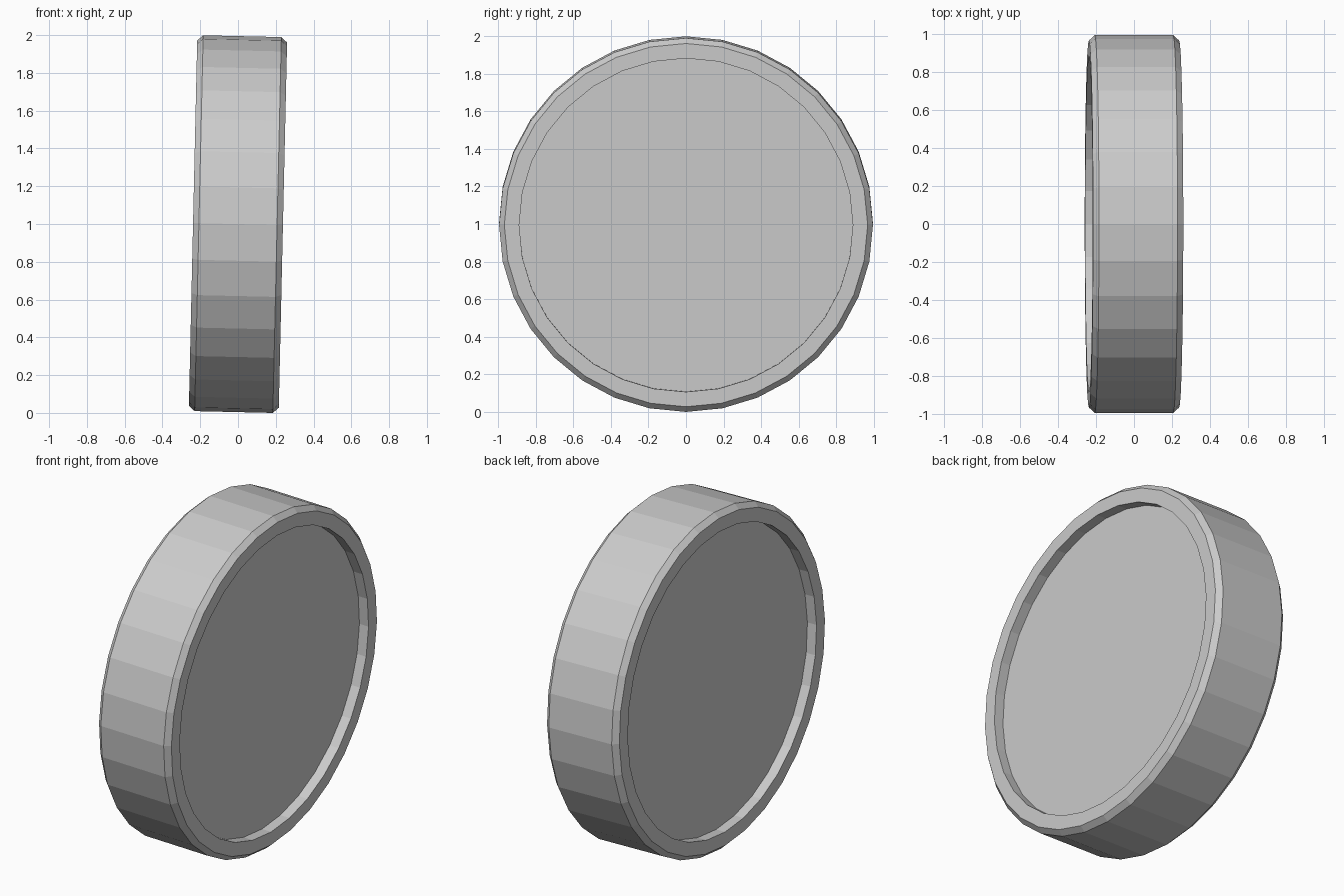
import bpy, bmesh
from math import sin, cos, pi, radians

if "Cube" in bpy.data.objects:
    bpy.data.objects.remove(bpy.data.objects["Cube"])

SIDES = 32
HALF = 0.238      # half thickness
R = 0.995         # outer radius
TILT = radians(1.3)

# Half profile (x along the axle, radius): recess, rim face, chamfer, tread
half = [(HALF - 0.06, 0.888), (HALF, 0.888), (HALF, 0.967), (HALF - 0.031, R)]
profile = half + [(-x, r) for x, r in reversed(half)]

bm = bmesh.new()
rings = [[bm.verts.new((x, r * sin(2 * pi * i / SIDES), r * cos(2 * pi * i / SIDES)))
          for i in range(SIDES)] for x, r in profile]

# Side bands between neighbouring rings
for a, b in zip(rings, rings[1:]):
    for i in range(SIDES):
        j = (i + 1) % SIDES
        bm.faces.new((a[i], a[j], b[j], b[i]))

# Flat recessed discs on both sides
bm.faces.new(rings[0])
bm.faces.new(rings[-1])
bmesh.ops.recalc_face_normals(bm, faces=bm.faces)

# Slight lean towards +x, then rest on the floor
for v in bm.verts:
    x, z = v.co.x, v.co.z
    v.co.x = x * cos(TILT) + z * sin(TILT)
    v.co.z = z * cos(TILT) - x * sin(TILT)
low = min(v.co.z for v in bm.verts)
bmesh.ops.translate(bm, verts=bm.verts, vec=(0, 0, -low))

mesh = bpy.data.meshes.new("round_disc")
bm.to_mesh(mesh)
bm.free()
bpy.context.collection.objects.link(bpy.data.objects.new("round_disc", mesh))
